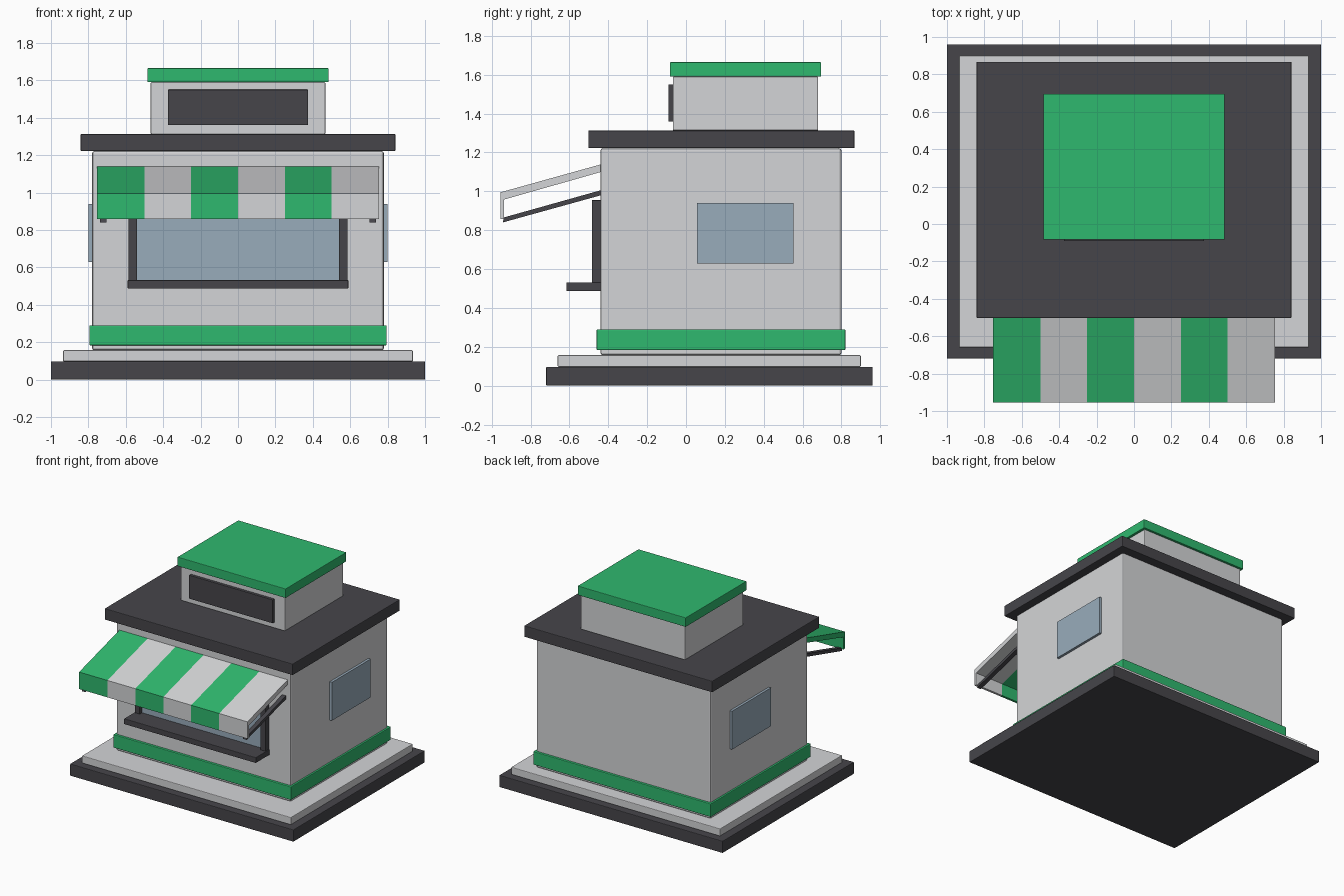
import bpy
import bmesh

cube = bpy.data.objects.get("Cube")
if cube:
    bpy.data.objects.remove(cube, do_unlink=True)


def material(name, rgb):
    """Flat material from 0-255 screen values, stored as linear."""
    linear = [((c / 255 + 0.055) / 1.055) ** 2.4 for c in rgb]
    mat = bpy.data.materials.new(name)
    mat.use_nodes = True
    mat.diffuse_color = (*linear, 1)
    bsdf = mat.node_tree.nodes["Principled BSDF"]
    bsdf.inputs["Base Color"].default_value = (*linear, 1)
    bsdf.inputs["Roughness"].default_value = 0.8
    return mat


GREEN = material("awning green", (47, 184, 110))
GREY = material("light grey", (212, 213, 215))
DARK = material("charcoal", (70, 69, 74))
GLASS = material("blue glass", (153, 172, 187))


def make_object(name, bm, mats, bevel=0.0):
    bmesh.ops.recalc_face_normals(bm, faces=bm.faces)
    mesh = bpy.data.meshes.new(name)
    bm.to_mesh(mesh)
    bm.free()
    for mat in mats:
        mesh.materials.append(mat)
    obj = bpy.data.objects.new(name, mesh)
    bpy.context.collection.objects.link(obj)
    if bevel:
        mod = obj.modifiers.new("soft edges", 'BEVEL')
        mod.width = bevel
        mod.segments = 2
    return obj


def box(name, x, y, z, mat, bevel=0.005):
    """Box from (low, high) ranges on each axis."""
    bm = bmesh.new()
    bmesh.ops.create_cube(bm, size=1)
    for v in bm.verts:
        v.co = [r[0] if c < 0 else r[1] for c, r in zip(v.co, (x, y, z))]
    return make_object(name, bm, [mat], bevel)


def extrude_profile(name, profile, stations, mats):
    """Sweep a (y, z) profile along x; bays cycle through the materials."""
    bm = bmesh.new()
    rings = [[bm.verts.new((x, y, z)) for y, z in profile] for x in stations]
    n = len(profile)
    for bay, (a, b) in enumerate(zip(rings, rings[1:])):
        for i in range(n):
            j = (i + 1) % n
            face = bm.faces.new((a[i], a[j], b[j], b[i]))
            face.material_index = bay % len(mats)
    bm.faces.new(rings[0]).material_index = 0
    bm.faces.new(rings[-1]).material_index = (len(stations) - 2) % len(mats)
    return make_object(name, bm, mats)


def centred(half):
    return (-half, half)


# Stepped base
box("base_slab", centred(1.0), (-0.72, 0.96), (0, 0.097), DARK)
box("plinth", centred(0.935), (-0.66, 0.90), (0.097, 0.157), GREY)

# Main walls, skirting band and flat roof
box("walls", centred(0.78), (-0.44, 0.80), (0.157, 1.222), GREY, 0.012)
box("skirting_band", centred(0.795), (-0.46, 0.82), (0.183, 0.29), GREEN)
box("roof_slab", centred(0.842), (-0.503, 0.867), (1.222, 1.313), DARK)

# Rooftop box with cap and blank sign panel
box("rooftop_box", centred(0.467), (-0.068, 0.68), (1.313, 1.59), GREY)
box("rooftop_cap", centred(0.484), (-0.083, 0.695), (1.59, 1.665), GREEN, 0.004)
box("sign_panel", centred(0.374), (-0.091, -0.06), (1.36, 1.55), DARK, 0.002)

# Serving window with frame and counter
box("front_glass", centred(0.55), (-0.455, -0.43), (0.52, 0.93), GLASS, 0)
box("window_head", centred(0.585), (-0.485, -0.43), (0.91, 0.955), DARK, 0.003)
box("counter", centred(0.59), (-0.615, -0.43), (0.487, 0.532), DARK, 0.004)

# Awning: sloping top and hanging valance in alternating stripes
awning_profile = [(-0.43, 1.141), (-0.955, 0.995), (-0.955, 0.858),
                  (-0.936, 0.858), (-0.936, 0.958), (-0.43, 1.102)]
stations = [-0.753, -0.5, -0.25, 0, 0.25, 0.5, 0.753]
extrude_profile("awning", awning_profile, stations, [GREEN, GREY])

# Paired parts: window posts, side windows and awning arms
arm_profile = [(-0.43, 1.008), (-0.936, 0.866), (-0.943, 0.84), (-0.43, 0.982)]
for side, s in (("left", 1), ("right", -1)):
    def span(a, b):
        return tuple(sorted((s * a, s * b)))

    box(side + "_window_post", span(0.54, 0.585), (-0.485, -0.43),
        (0.53, 0.955), DARK, 0.003)
    box(side + "_side_window", span(0.77, 0.80), (0.057, 0.553),
        (0.63, 0.94), GLASS, 0)
    extrude_profile(side + "_awning_arm", arm_profile, span(0.703, 0.738), [DARK])
